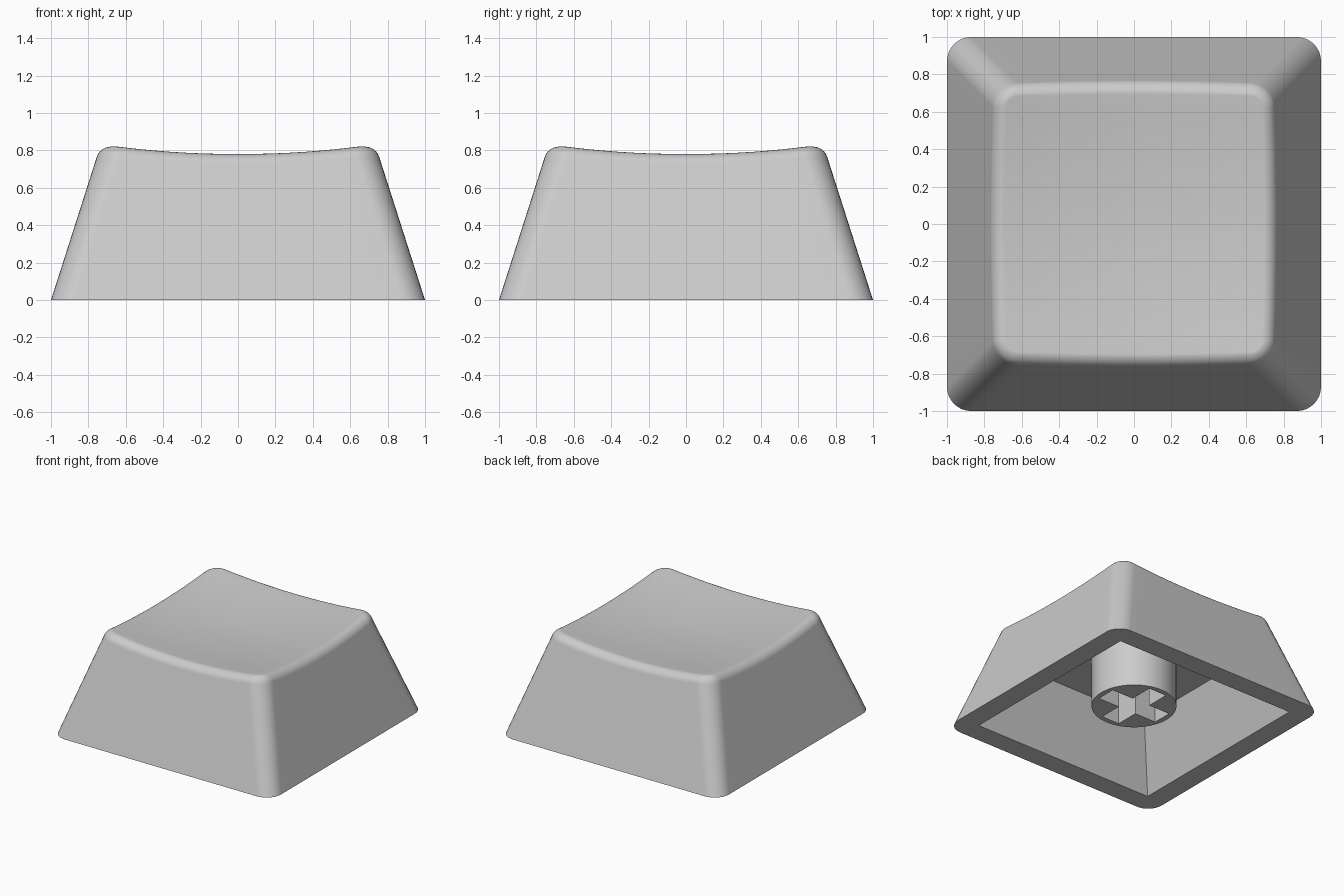
import bpy, bmesh, math

if "Cube" in bpy.data.objects:
    bpy.data.objects.remove(bpy.data.objects["Cube"])

SLOPE = 0.32          # inward lean of the outer walls
CORNER = 0.13         # vertical corner radius
FILLET = 0.075        # rounding between walls and dished top
ARC, SIDE = 8, 14     # segments per corner arc and per straight side

plastic = bpy.data.materials.new("grey_plastic")
plastic.diffuse_color = (0.6, 0.6, 0.6, 1)
plastic.use_nodes = True
plastic.node_tree.nodes["Principled BSDF"].inputs["Base Color"].default_value = plastic.diffuse_color


def dish(x, y):
    return 0.735 + 0.095 * (x * x + y * y)


def outline(h, r):
    """Rounded square of half size h and corner radius r."""
    pts = []
    for q in range(4):
        ca, sa = round(math.cos(q * math.pi / 2)), round(math.sin(q * math.pi / 2))
        quarter = []
        for i in range(ARC + 1):
            a = i / ARC * math.pi / 2
            quarter.append((h - r + r * math.cos(a), h - r + r * math.sin(a)))
        for i in range(1, SIDE):
            quarter.append(((h - r) * (1 - 2 * i / SIDE), h))
        pts += [(x * ca - y * sa, x * sa + y * ca) for x, y in quarter]
    return pts


def finish(obj):
    obj.data.materials.clear()
    obj.data.materials.append(plastic)
    bpy.ops.object.select_all(action='DESELECT')
    obj.select_set(True)
    bpy.context.view_layer.objects.active = obj
    bpy.ops.object.shade_smooth_by_angle(angle=math.radians(30))
    mod = obj.modifiers.new("even_shading", 'WEIGHTED_NORMAL')
    mod.keep_sharp = True


# Cap shell: rings from the cavity ceiling, round the rim, up the wall and over the top
bm = bmesh.new()
rings = []


def add_ring(coords):
    rings.append([bm.verts.new(c) for c in coords])


add_ring([(x, y, 0.51) for x, y in outline(0.63, 0)])
add_ring([(x, y, 0) for x, y in outline(0.83, 0)])
add_ring([(x, y, 0) for x, y in outline(1, CORNER)])

lean = math.atan(SLOPE)
heights = [dish(x, y) for x, y in outline(0.69, 0.06)]
for k in range(7):
    e = lean + (math.pi / 2 - lean) * k / 6
    ring = []
    for i, zd in enumerate(heights):
        wall_z = zd - FILLET * (1 - math.sin(lean))
        core = 1 - SLOPE * wall_z - FILLET * math.cos(lean)
        out = FILLET * math.cos(e)
        x, y = outline(core + out, CORNER - FILLET * math.cos(lean) + out)[i]
        ring.append((x, y, zd - FILLET * (1 - math.sin(e))))
    add_ring(ring)
top = [v.co.copy() for v in rings[-1]]
for s in (0.88, 0.74, 0.58, 0.4, 0.2):
    add_ring([(c.x * s, c.y * s, dish(c.x * s, c.y * s)) for c in top])

n = len(top)
for a, b in zip(rings, rings[1:]):
    for i in range(n):
        j = (i + 1) % n
        bm.faces.new((a[i], a[j], b[j], b[i]))
middle = bm.verts.new((0, 0, dish(0, 0)))
for i in range(n):
    bm.faces.new((rings[-1][i], rings[-1][(i + 1) % n], middle))
bm.faces.new(rings[0])
bmesh.ops.remove_doubles(bm, verts=bm.verts, dist=0.0005)
bmesh.ops.recalc_face_normals(bm, faces=bm.faces)
mesh = bpy.data.meshes.new("cap_shell")
bm.to_mesh(mesh)
bm.free()
shell = bpy.data.objects.new("cap_shell", mesh)
bpy.context.collection.objects.link(shell)
finish(shell)

# Stem: round post with a cross-shaped socket, reaching up to the ceiling
L, W = 0.276, 0.081
cross = []
for q in range(4):
    ca, sa = round(math.cos(q * math.pi / 2)), round(math.sin(q * math.pi / 2))
    cross += [(x * ca - y * sa, x * sa + y * ca) for x, y in ((L, -W), (L, W), (W, W))]
circle = [(0.32 * math.cos(i * math.pi / 32), 0.32 * math.sin(i * math.pi / 32)) for i in range(64)]
z0, z1 = 0.11, 0.515
curve = bpy.data.curves.new("stem", 'CURVE')
curve.dimensions = '2D'
curve.fill_mode = 'BOTH'
curve.extrude = (z1 - z0) / 2
for pts in (circle, cross):
    sp = curve.splines.new('POLY')
    sp.points.add(len(pts) - 1)
    for p, (x, y) in zip(sp.points, pts):
        p.co = (x, y, 0, 1)
    sp.use_cyclic_u = True
stem = bpy.data.objects.new("stem", curve)
stem.location.z = (z0 + z1) / 2
bpy.context.collection.objects.link(stem)
bpy.ops.object.select_all(action='DESELECT')
stem.select_set(True)
bpy.context.view_layer.objects.active = stem
bpy.ops.object.convert(target='MESH')
stem = bpy.context.view_layer.objects.active
bm = bmesh.new()
bm.from_mesh(stem.data)
bmesh.ops.remove_doubles(bm, verts=bm.verts, dist=0.0005)
bmesh.ops.recalc_face_normals(bm, faces=bm.faces)
bm.to_mesh(stem.data)
bm.free()
finish(stem)
